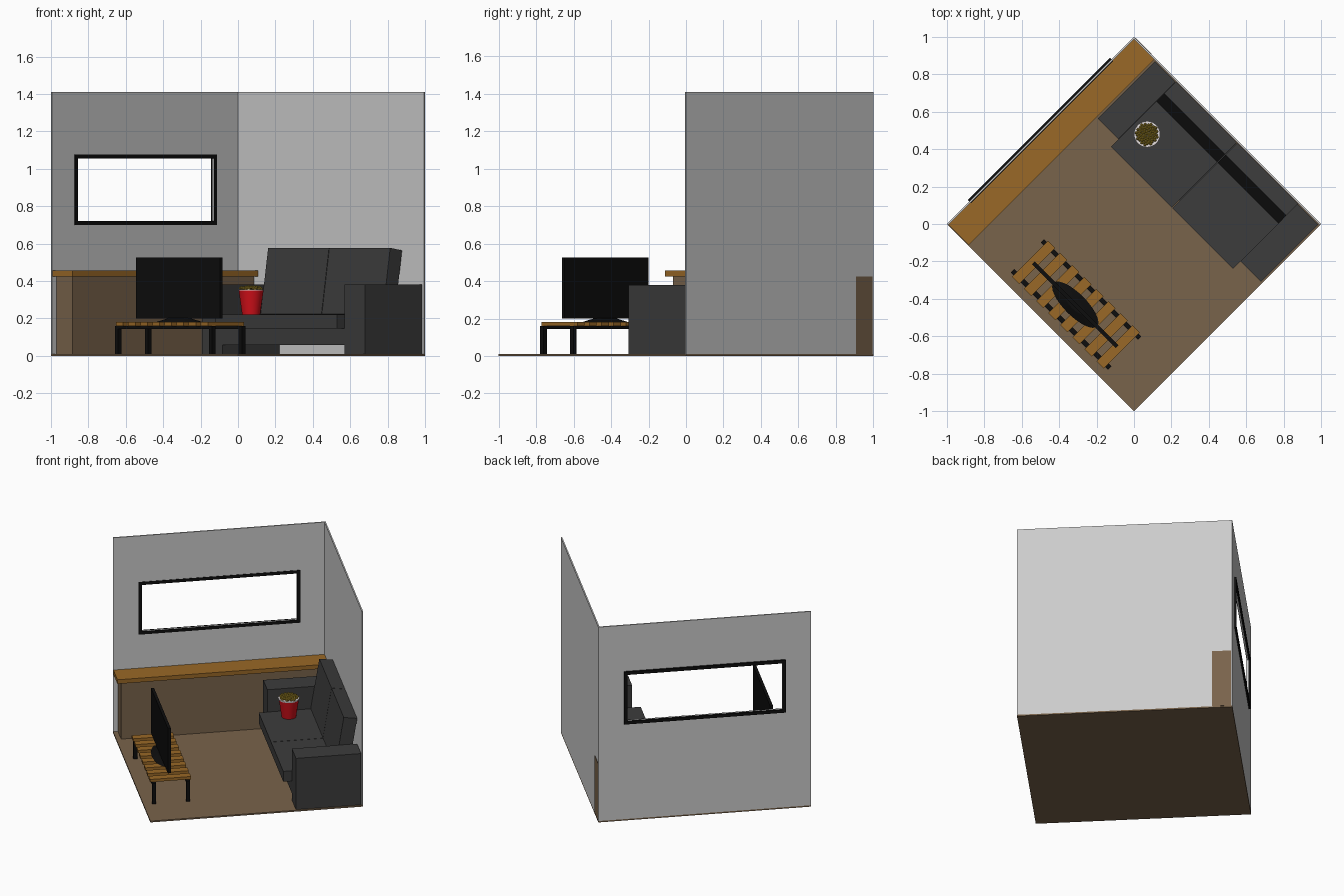
import bpy, bmesh, math, random
from mathutils import Matrix, Vector

if "Cube" in bpy.data.objects:
    bpy.data.objects.remove(bpy.data.objects["Cube"])

random.seed(4)
TURN = Matrix.Rotation(math.radians(45), 4, 'Z')  # the room is built square, then turned


def material(name, rgb):
    m = bpy.data.materials.new(name)
    m.diffuse_color = (*rgb, 1)
    m.use_nodes = True
    m.node_tree.nodes["Principled BSDF"].inputs["Base Color"].default_value = m.diffuse_color
    return m


BROWN = material("brown", (0.19, 0.125, 0.07))
WOOD = material("wood", (0.32, 0.14, 0.02))
BLACK = material("black", (0.004, 0.004, 0.004))
FABRIC = material("fabric", (0.045, 0.045, 0.045))
RED = material("red", (0.65, 0.005, 0.01))
WHITE = material("white", (0.8, 0.75, 0.75))
CORN = material("corn", (0.35, 0.24, 0.02))


def finish(bm, name, mat=None):
    bmesh.ops.recalc_face_normals(bm, faces=bm.faces)
    me = bpy.data.meshes.new(name)
    bm.to_mesh(me)
    bm.free()
    me.transform(TURN)
    if mat:
        me.materials.append(mat)
    ob = bpy.data.objects.new(name, me)
    bpy.context.collection.objects.link(ob)
    return ob


def boxes(name, mat, *ranges):
    """One object from boxes given as (x0, x1, y0, y1, z0, z1)."""
    bm = bmesh.new()
    for x0, x1, y0, y1, z0, z1 in ranges:
        size = Matrix.Diagonal((x1 - x0, y1 - y0, z1 - z0, 1))
        centre = Matrix.Translation(((x0 + x1) / 2, (y0 + y1) / 2, (z0 + z1) / 2))
        bmesh.ops.create_cube(bm, size=1, matrix=centre @ size)
    return finish(bm, name, mat)


def prism(name, mat, profile, y0, y1):
    """Extrude an x-z profile along y."""
    bm = bmesh.new()
    face = bm.faces.new([bm.verts.new((x, y0, z)) for x, z in profile])
    ext = bmesh.ops.extrude_face_region(bm, geom=[face])["geom"]
    bmesh.ops.translate(bm, vec=(0, y1 - y0, 0),
                        verts=[v for v in ext if isinstance(v, bmesh.types.BMVert)])
    return finish(bm, name, mat)


def cone(name, mat, x, y, z0, z1, r0, r1, sx=1, sy=1, seg=32):
    bm = bmesh.new()
    m = Matrix.Translation((x, y, (z0 + z1) / 2)) @ Matrix.Diagonal((sx, sy, 1, 1))
    bmesh.ops.create_cone(bm, cap_ends=True, segments=seg, radius1=r0, radius2=r1,
                          depth=z1 - z0, matrix=m)
    ob = finish(bm, name, mat)
    for p in ob.data.polygons:
        p.use_smooth = len(p.vertices) == 4
    return ob


H, R, T = 1.41, 0.707, 0.009  # wall height, half side, wall thickness

# Floor and two walls, one with a window opening
boxes("floor", BROWN, (-R, R, -R, R, 0, 0.01))
boxes("right_wall", None, (R - T, R, -R, R, 0.01, H))
W, Z0, Z1 = 0.515, 0.72, 1.055
boxes("window_wall", None,
      (-R, R - T, R - T, R, 0.01, Z0), (-R, R - T, R - T, R, Z1, H),
      (-R, -W, R - T, R, Z0, Z1), (W, R - T, R - T, R, Z0, Z1))
F = 0.022
boxes("window_frame", BLACK,
      (-W - F, W + F, R - 0.012, R + 0.012, Z0 - F, Z0),
      (-W - F, W + F, R - 0.012, R + 0.012, Z1, Z1 + F),
      (-W - F, -W, R - 0.012, R + 0.012, Z0, Z1),
      (W, W + F, R - 0.012, R + 0.012, Z0, Z1))

# Long counter below the window
boxes("counter_base", BROWN, (-0.675, R + 0.002, 0.576, R - T, 0.01, 0.425))
boxes("counter_top", WOOD, (-0.705, R - T, 0.545, R - T, 0.425, 0.455))

# Sofa: arms, base, two seat cushions and two leaning back cushions
for y in (-0.698, 0.381):
    boxes("sofa_arm", FABRIC, (0.262, 0.695, y, y + 0.154, 0.01, 0.38))
boxes("sofa_base", FABRIC, (0.262, 0.69, -0.545, 0.381, 0.058, 0.145))
for y in (-0.544, -0.081):
    boxes("seat_cushion", FABRIC, (0.205, 0.66, y, y + 0.46, 0.145, 0.22))
    prism("back_cushion", FABRIC,
          [(0.55, 0.222), (0.607, 0.577), (0.696, 0.563), (0.639, 0.208)], y, y + 0.46)

# Slatted table with two rails and four legs
RAILS = (-0.636, -0.410)
L = 0.0125
for x in RAILS:
    boxes("table_rail", BLACK, (x - L, x + L, -0.453, 0.283, 0.143, 0.16))
    for y in (-0.440, 0.270):
        boxes("table_leg", BLACK, (x - L, x + L, y - L, y + L, 0.01, 0.145))
for i in range(8):
    y = -0.405 + i * 0.0914
    boxes("table_slat", WOOD, (-0.66, -0.388, y - 0.027, y + 0.027, 0.16, 0.18))

# Television on an oval foot
boxes("television_screen", BLACK, (-0.537, -0.517, -0.40, 0.233, 0.2, 0.525))
cone("television_foot", BLACK, -0.527, -0.083, 0.18, 0.203, 0.165, 0.07, sx=0.36)

# Popcorn bucket on the seat
C = TURN.inverted() @ Vector((0.07, 0.48, 0))
cone("popcorn_bucket", RED, C.x, C.y, 0.22, 0.352, 0.048, 0.067)
cone("bucket_rim", WHITE, C.x, C.y, 0.348, 0.355, 0.07, 0.07)
bm = bmesh.new()
for i in range(70):
    r = 0.058 * math.sqrt((i + 0.5) / 70)
    a = i * 2.39996
    z = 0.366 - 1.8 * r * r + random.uniform(-0.004, 0.004)
    m = Matrix.Translation((C.x + r * math.cos(a), C.y + r * math.sin(a), z))
    bmesh.ops.create_icosphere(bm, subdivisions=1, radius=0.009, matrix=m)
finish(bm, "popcorn", CORN)
